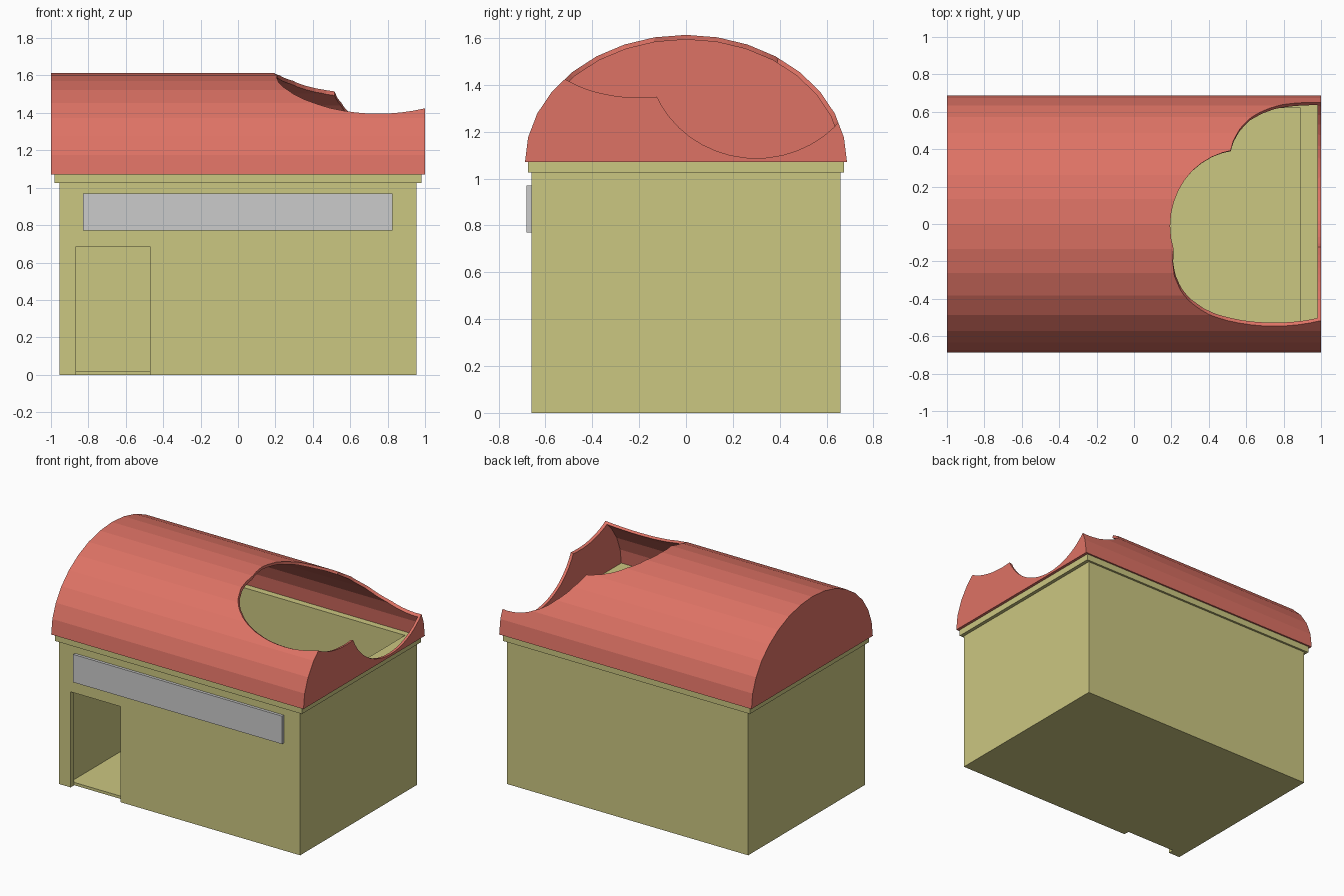
import bpy, bmesh
from math import sin, cos, pi

if "Cube" in bpy.data.objects:
    bpy.data.objects.remove(bpy.data.objects["Cube"])


def material(name, rgb):
    m = bpy.data.materials.new(name)
    m.diffuse_color = (*rgb, 1)
    m.use_nodes = True
    m.node_tree.nodes["Principled BSDF"].inputs["Base Color"].default_value = m.diffuse_color
    return m


CREAM = material("cream_plaster", (0.60, 0.57, 0.22))
RED = material("red_roofing", (0.73, 0.17, 0.13))


def add_object(name, bm):
    bmesh.ops.recalc_face_normals(bm, faces=bm.faces[:])
    me = bpy.data.meshes.new(name)
    bm.to_mesh(me)
    bm.free()
    ob = bpy.data.objects.new(name, me)
    bpy.context.scene.collection.objects.link(ob)
    return ob


def box(name, x0, x1, y0, y1, z0, z1):
    bm = bmesh.new()
    bmesh.ops.create_cube(bm, size=1)
    for v in bm.verts:
        v.co = ((x0 + x1) / 2 + v.co.x * (x1 - x0),
                (y0 + y1) / 2 + v.co.y * (y1 - y0),
                (z0 + z1) / 2 + v.co.z * (z1 - z0))
    return add_object(name, bm)


def vault(name, half_len, ry, rz, z, skirt=0.0):
    """Half-ellipse prism along x with 16 facets."""
    pts = [(ry * cos(i * pi / 16), z + rz * sin(i * pi / 16)) for i in range(17)]
    if skirt:
        pts += [(-ry, z - skirt), (ry, z - skirt)]
    bm = bmesh.new()
    face = bm.faces.new([bm.verts.new((-half_len, y, h)) for y, h in pts])
    ext = bmesh.ops.extrude_face_region(bm, geom=[face], use_keep_orig=True)
    moved = [g for g in ext["geom"] if isinstance(g, bmesh.types.BMVert)]
    bmesh.ops.translate(bm, verts=moved, vec=(2 * half_len, 0, 0))
    return add_object(name, bm)


def ellipsoid(name, centre, radii):
    bm = bmesh.new()
    bmesh.ops.create_uvsphere(bm, u_segments=40, v_segments=24, radius=1)
    bmesh.ops.scale(bm, verts=bm.verts[:], vec=radii)
    bmesh.ops.translate(bm, verts=bm.verts[:], vec=centre)
    return add_object(name, bm)


def carve(ob, cutters):
    """Subtract the cutters and bake the result."""
    for c in cutters:
        c.hide_render = True
        mod = ob.modifiers.new("cut", 'BOOLEAN')
        mod.operation, mod.solver, mod.object = 'DIFFERENCE', 'EXACT', c
    deps = bpy.context.evaluated_depsgraph_get()
    me = bpy.data.meshes.new_from_object(ob.evaluated_get(deps))
    ob.modifiers.clear()
    ob.data = me


def paint(ob, mat):
    ob.data.materials.clear()
    ob.data.materials.append(mat)


# Hollow building with doorway, and the ledge around its top
room = box("room_cutter", -0.89, 0.89, -0.62, 0.62, 0.02, 1.3)
door = box("door_cutter", -0.865, -0.47, -0.8, -0.619, -0.1, 0.685)
walls = box("walls", -0.955, 0.955, -0.66, 0.66, 0, 1.025)
ledge = box("ledge", -0.98, 0.98, -0.675, 0.675, 1.025, 1.07)
carve(walls, [room, door])
carve(ledge, [room])
paint(walls, CREAM)
paint(ledge, CREAM)

# Sign board over the door
box("sign_board", -0.83, 0.825, -0.68, -0.66, 0.77, 0.97)

# Barrel roof shell with closed ends and three rounded bites
roof = vault("roof", 1.0, 0.687, 0.543, 1.07)
inside = vault("roof_cutter", 0.98, 0.667, 0.523, 1.07, skirt=0.1)
bites = [ellipsoid("bite_front", (0.75, -0.2, 1.6), (0.545, 0.493, 0.287)),
         ellipsoid("bite_middle", (0.6, -0.01, 1.56), (0.41, 0.415, 0.41)),
         ellipsoid("bite_back", (0.96, 0.3, 1.535), (0.455, 0.47, 0.45))]
carve(roof, [inside] + bites)
paint(roof, RED)

# Remove the helpers
for helper in [room, door, inside] + bites:
    bpy.data.objects.remove(helper)
